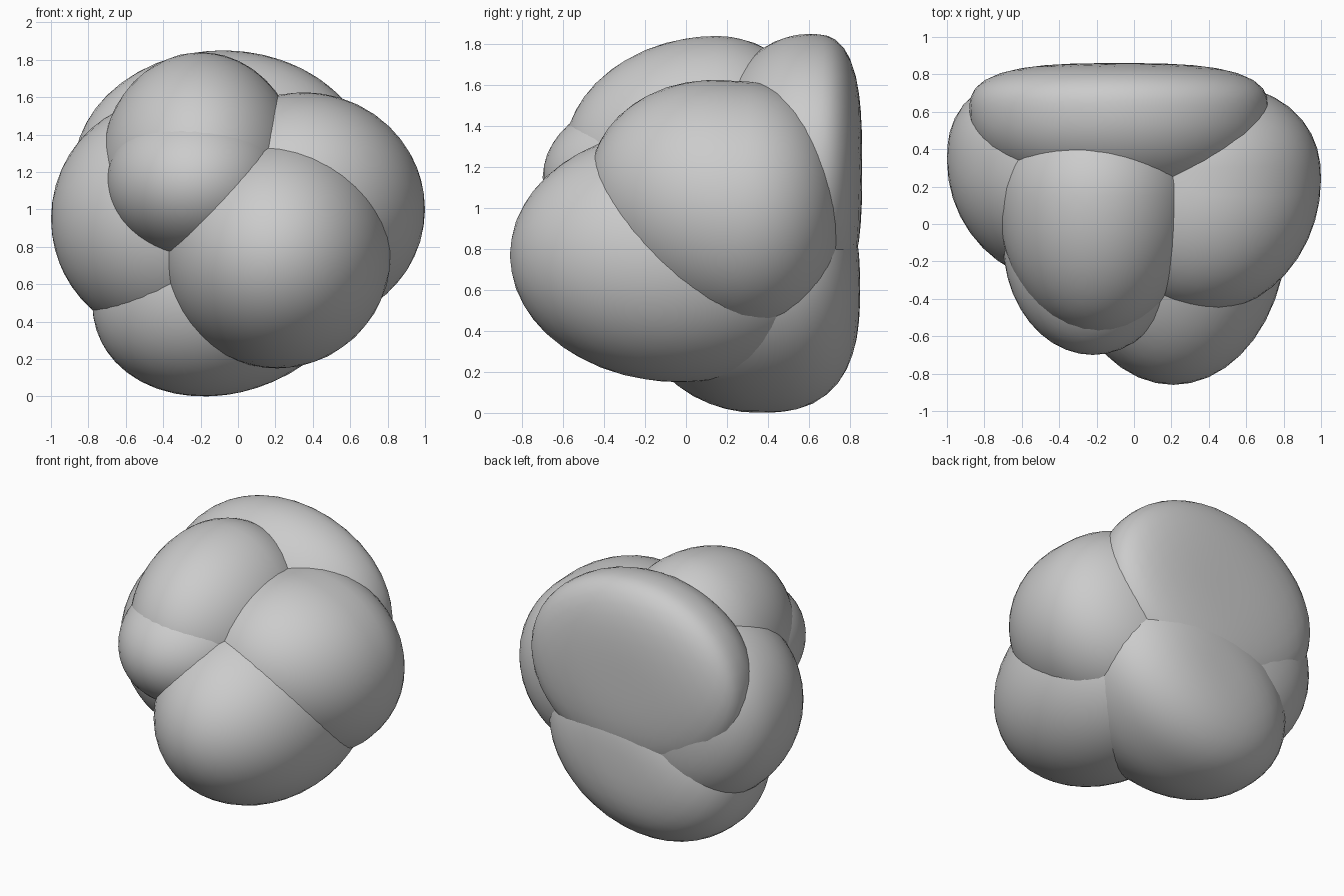
import bpy
import bmesh

if "Cube" in bpy.data.objects:
    bpy.data.objects.remove(bpy.data.objects["Cube"])

# One shared grey for the whole cluster
grey = bpy.data.materials.new("cell grey")
grey.diffuse_color = (0.6, 0.6, 0.6, 1)
grey.use_nodes = True
grey.node_tree.nodes["Principled BSDF"].inputs["Base Color"].default_value = grey.diffuse_color


def cell(name, center, radii, back=None, power=2.0, lean_x=0.0, lift_front=0.0):
    """Smooth ellipsoid; its rear half can be shorter and squarer (flattened).
    lean_x raises it towards +x, lift_front raises its front half."""
    bm = bmesh.new()
    bmesh.ops.create_icosphere(bm, subdivisions=4, radius=1)
    for v in bm.verts:
        x, y, z = v.co
        ry = radii[1]
        if back and y > 0:
            ry = back
            r = (x * x + z * z) ** 0.5
            k = (r ** power + y ** power) ** (-1 / power)
            x, y, z = x * k, y * k, z * k
        x, y, z = x * radii[0], y * ry, z * radii[2]
        z += lean_x * x - lift_front * min(y, 0)
        v.co = (center[0] + x, center[1] + y, center[2] + z)
    for f in bm.faces:
        f.smooth = True
    me = bpy.data.meshes.new(name)
    bm.to_mesh(me)
    bm.free()
    me.materials.append(grey)
    ob = bpy.data.objects.new(name, me)
    bpy.context.collection.objects.link(ob)
    return ob


# Front cells
cell("front_right_cell", (0.21, -0.03, 0.77), (0.61, 0.83, 0.62))
cell("front_left_cell", (-0.22, -0.10, 1.15), (0.48, 0.60, 0.42))
# Top and side cells
cell("top_cell", (-0.20, 0.15, 1.24), (0.53, 0.75, 0.60), 0.55)
cell("right_cell", (0.35, 0.24, 1.00), (0.65, 0.72, 0.62), 0.52, 2.3, lift_front=0.12)
cell("left_cell", (-0.35, 0.34, 0.95), (0.65, 0.66, 0.65), 0.48, 2.5)
# Bottom and flattened back cells
cell("bottom_cell", (-0.05, 0.35, 0.61), (0.73, 0.63, 0.60), 0.50, 2.7, lean_x=0.15)
cell("back_cell", (-0.08, 0.60, 1.20), (0.80, 0.50, 0.65), 0.26, 3.0)
